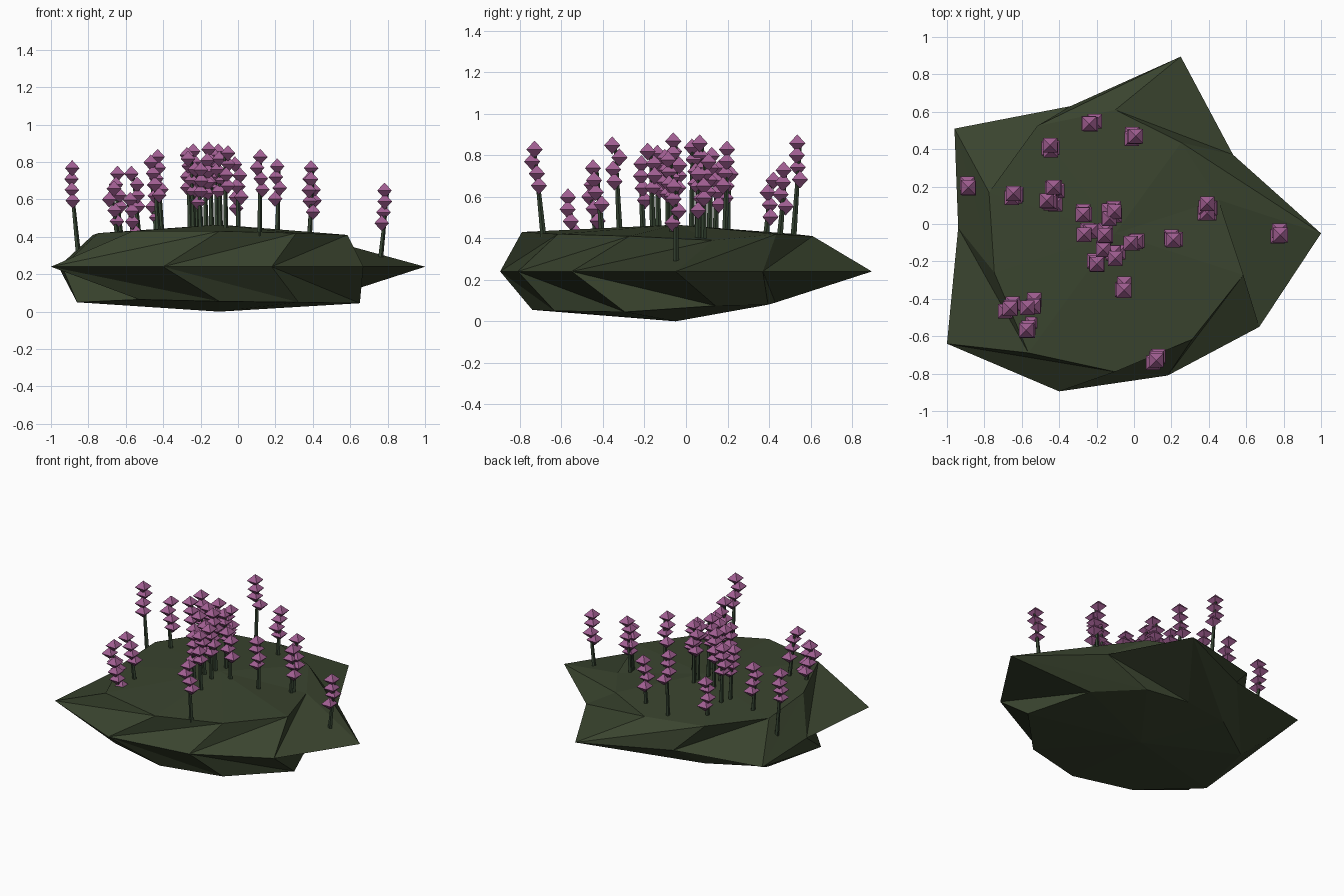
import bpy, bmesh, math, random
from mathutils import Vector
from mathutils.bvhtree import BVHTree

if "Cube" in bpy.data.objects:
    bpy.data.objects.remove(bpy.data.objects["Cube"])

random.seed(4)

def material(name, rgb):
    m = bpy.data.materials.new(name)
    m.diffuse_color = (*rgb, 1)
    m.use_nodes = True
    m.node_tree.nodes["Principled BSDF"].inputs["Base Color"].default_value = m.diffuse_color
    return m

MOSS = material("moss green", (0.042, 0.058, 0.028))
STEM = material("stem green", (0.036, 0.058, 0.032))
PETAL = material("heather pink", (0.36, 0.115, 0.29))

def finish(bm, name, mat):
    bmesh.ops.recalc_face_normals(bm, faces=bm.faces)
    me = bpy.data.meshes.new(name)
    bm.to_mesh(me)
    me.materials.append(mat)
    ob = bpy.data.objects.new(name, me)
    bpy.context.collection.objects.link(ob)
    return ob

# Mound: rim at mid height, a raised and a sunken ring turned half a step, two poles
CX, CY = -0.1, -0.05
rim = [(1, -.05), (.53, .37), (.25, .895), (-.34, .63), (-.96, .51),
       (-.94, -.02), (-1, -.64), (-.4, -.895), (.18, -.81), (.67, -.55)]
# (radius, height) at 18, 54, 90 ... degrees
top = [(.58, .39), (.6, .42), (.66, .41), (.71, .42), (.71, .41),
       (.68, .42), (.79, .43), (.74, .43), (.7, .42), (.72, .41)]
low = [(.62, .075), (.55, .08), (.48, .09), (.55, .08), (.7, .06),
       (.8, .05), (.73, .065), (.69, .055), (.72, .05), (.79, .045)]

bm = bmesh.new()
rim_v = [bm.verts.new((x, y, .24)) for x, y in rim]
for ring, pole_z in ((top, .465), (low, 0)):
    rv = []
    for i, (r, z) in enumerate(ring):
        a = math.radians(18 + 36 * i)
        rv.append(bm.verts.new((CX + r * math.cos(a), CY + r * math.sin(a), z)))
    pole = bm.verts.new((CX, CY, pole_z))
    for i in range(10):
        j = (i + 1) % 10
        bm.faces.new((rim_v[i], rim_v[j], rv[j]))
        bm.faces.new((rim_v[i], rv[j], rv[i]))
        bm.faces.new((rv[i], rv[j], pole))
finish(bm, "mound", MOSS)
ground = BVHTree.FromBMesh(bm)

# Flower spikes: x, y and height of the tip
spikes = [(-.23, .55, .90), (0, .48, .77), (-.46, .41, .72), (-.9, .21, .81),
          (-.66, .15, .78), (-.43, .2, .87), (-.45, .12, .84), (-.27, .06, .88),
          (-.12, .08, .90), (-.12, .03, .88), (-.25, -.05, .86), (-.15, -.05, .91),
          (0, -.09, .83), (.22, -.07, .82), (.4, .09, .81), (.4, .06, .75),
          (.8, -.05, .69), (-.18, -.14, .85), (-.1, -.17, .86), (-.21, -.22, .80),
          (-.07, -.34, .89), (-.68, -.46, .70), (-.56, -.43, .78), (-.59, -.57, .64),
          (.12, -.73, .87)]

def tube(bm, a, b, r0, r1, n=5):
    rings = [[bm.verts.new(p + Vector((r * math.cos(t), r * math.sin(t), 0)))
              for t in (2 * math.pi * k / n for k in range(n))]
             for p, r in ((a, r0), (b, r1))]
    for k in range(n):
        m = (k + 1) % n
        bm.faces.new((rings[0][k], rings[0][m], rings[1][m], rings[1][k]))
    for ring in rings:
        bm.faces.new(ring)

def bead(bm, c, half=.039, h=.043):
    # square double pyramid
    sq = [bm.verts.new(c + Vector((sx * half, sy * half, 0)))
          for sx, sy in ((-1, -1), (1, -1), (1, 1), (-1, 1))]
    for s in (-1, 1):
        tip = bm.verts.new(c + Vector((0, 0, s * h)))
        for k in range(4):
            bm.faces.new((sq[k], sq[(k + 1) % 4], tip))

stems, petals = bmesh.new(), bmesh.new()
for x, y, tip in spikes:
    bx, by = x * .95, y * .94
    hit = ground.ray_cast(Vector((bx, by, 2)), Vector((0, 0, -1)))[0]
    base = Vector((bx, by, (hit.z if hit else .3) - .02))
    head = Vector((x, y, tip - .043))
    tube(stems, base, head, .015, .008)
    for k in range(4):
        z = head.z - .058 * k
        p = base.lerp(head, (z - base.z) / (head.z - base.z))
        jitter = Vector((random.uniform(-.018, .018), random.uniform(-.018, .018), 0))
        bead(petals, p + jitter)
finish(stems, "stems", STEM)
finish(petals, "blossoms", PETAL)
